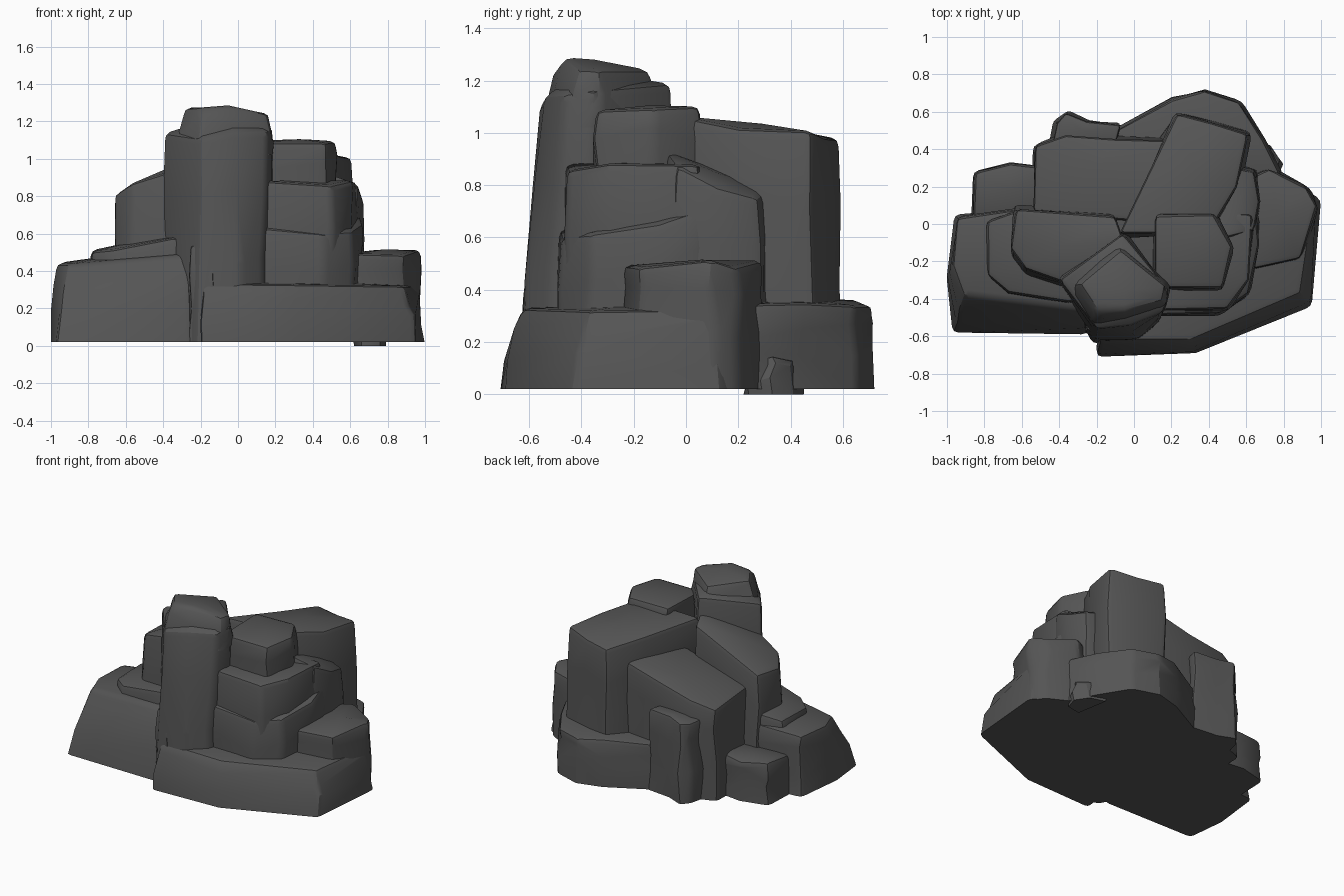
import bpy, bmesh, random, math
from mathutils import Vector

if "Cube" in bpy.data.objects:
    bpy.data.objects.remove(bpy.data.objects["Cube"])

random.seed(4)
stone = bpy.data.materials.new("dark_stone")
stone.diffuse_color = (0.09, 0.09, 0.09, 1)
stone.use_nodes = True
stone.node_tree.nodes["Principled BSDF"].inputs["Base Color"].default_value = stone.diffuse_color


def rock(name, base, top_z, slope=(0, 0), top=None, inset=0.9, low=0.02,
         bulge=0.35, bevel=0.03, dome=0.015):
    """Chiselled block: base outline lofted to a (sloping) top outline."""
    n = len(base)
    c = Vector((sum(p[0] for p in base) / n, sum(p[1] for p in base) / n))
    base = [Vector(p) for p in base]
    top = [Vector(p) for p in top] if top else [c + (p - c) * inset for p in base]
    tc = sum(top, Vector((0, 0))) / n

    def height(p):
        return top_z + slope[0] * (p.x - tc.x) + slope[1] * (p.y - tc.y)

    bm = bmesh.new()
    rings = []
    for f in (0, 0.38, 0.72, 1):
        ring = []
        for a, b in zip(base, top):
            t = f ** (1 + bulge)          # sides stay full, then lean in
            p = a.lerp(b, t)
            z = low + (height(b) - low) * f
            if 0 < f < 1:
                p += Vector((random.uniform(-.014, .014), random.uniform(-.014, .014)))
                z += random.uniform(-.05, .05)
            elif f == 1:
                z += random.uniform(-.015, .015)
            ring.append(bm.verts.new((p.x, p.y, z)))
        rings.append(ring)
    for r, s in zip(rings, rings[1:]):
        for i in range(n):
            j = (i + 1) % n
            bm.faces.new((r[i], r[j], s[j], s[i]))
    bm.faces.new(rings[0][::-1])
    peak = bm.verts.new((tc.x, tc.y, top_z + dome))
    for i in range(n):
        bm.faces.new((rings[-1][i], rings[-1][(i + 1) % n], peak))
    bmesh.ops.recalc_face_normals(bm, faces=bm.faces)
    # chip the rim and the strong vertical corners only
    sharp = [e for e in bm.edges if e.calc_face_angle(0) > math.radians(32)
             and max(v.co.z for v in e.verts) > low + 0.01]
    bmesh.ops.bevel(bm, geom=sharp, offset=bevel, segments=2, profile=0.55,
                    affect='EDGES', clamp_overlap=True)
    me = bpy.data.meshes.new(name)
    bm.to_mesh(me)
    bm.free()
    ob = bpy.data.objects.new(name, me)
    bpy.context.collection.objects.link(ob)
    me.materials.append(stone)
    bpy.ops.object.select_all(action='DESELECT')
    ob.select_set(True)
    bpy.context.view_layer.objects.active = ob
    bpy.ops.object.shade_smooth_by_angle(angle=math.radians(28))
    return ob


# Low ledges around the foot
rock("front_ledge",
     [(-.2, -.71), (.33, -.69), (.95, -.44), (1, .13), (.8, .26), (.3, .1), (-.15, -.2)], .33,
     top=[(-.19, -.62), (.3, -.62), (.89, -.37), (.96, .1), (.78, .22), (.3, .1), (-.15, -.2)])
rock("left_ledge",
     [(-.97, -.58), (-.25, -.59), (-.1, -.2), (-.3, .1), (-.62, .08), (-.96, .05), (-1, -.3)], .48,
     slope=(.08, .04),
     top=[(-.91, -.38), (-.27, -.46), (-.15, -.2), (-.3, .1), (-.62, .08), (-.95, .03), (-.97, -.22)])
rock("left_step", [(-.8, -.28), (-.68, -.38), (-.3, -.44), (-.2, -.1), (-.6, .1), (-.8, .03)], .54,
     slope=(.12, 0), inset=.93)
rock("right_ledge", [(.62, -.26), (.9, -.2), (.99, .1), (.93, .2), (.72, .31), (.5, .2)], .5,
     inset=.95)
rock("back_ledge",
     [(-.12, .5), (.2, .67), (.38, .72), (.57, .66), (.7, .45), (.8, .25), (.4, .1), (0, .2)], .35,
     inset=.97)
rock("back_left_block", [(-.87, .03), (-.5, 0), (-.42, .3), (-.66, .33), (-.86, .28)], .31,
     inset=.95)
rock("foot_stone", [(.66, .22), (.76, .24), (.79, .33), (.73, .42), (.62, .45)], .13, low=0,
     inset=.8)

# Solid middle
rock("core", [(-.4, -.3), (.4, -.3), (.55, .1), (.4, .45), (-.1, .42), (-.45, .25)], .8,
     slope=(.15, 0))

# Left and back columns
rock("left_column", [(-.67, -.2), (-.58, -.31), (-.3, -.38), (-.05, -.1), (-.1, .06), (-.66, .1)],
     .93, slope=(.4, 0),
     top=[(-.66, -.13), (-.58, -.24), (-.3, -.34), (-.05, -.1), (-.1, .04), (-.63, .08)])
rock("back_left_column", [(-.55, .05), (.1, 0), (.25, .45), (-.1, .46), (-.37, .48), (-.54, .42)],
     .77, slope=(.25, -.1), inset=.97)
rock("rear_column", [(-.45, .4), (-.1, .38), (-.06, .53), (-.25, .55), (-.37, .6), (-.42, .54)],
     .6, inset=.95, bevel=.02)

# Tall back slab and stepped right side
rock("back_slab", [(-.02, -.1), (.42, -.08), (.58, .2), (.63, .5), (.45, .56), (.22, .61), (.1, .4)],
     1.02, slope=(0, -.12),
     top=[(-.08, -.05), (.4, -.05), (.55, .2), (.61, .48), (.42, .54), (.23, .59), (.1, .32)])
rock("right_column", [(.45, -.1), (.65, -.05), (.68, .12), (.65, .29), (.4, .35)], .83,
     slope=(-.3, -.4), inset=.92)
rock("right_low_step", [(.1, -.5), (.46, -.49), (.62, -.38), (.68, -.1), (.66, .08), (.2, .1)],
     .66, slope=(-.1, .25), inset=.95)
rock("right_step", [(.1, -.47), (.5, -.46), (.62, -.3), (.64, .06), (.2, .1)], .87, inset=.97)
rock("right_cap", [(.1, -.35), (.48, -.35), (.53, -.12), (.43, .06), (.1, .05)], 1.1,
     low=.7, inset=.96, dome=.005)

# Front tower with its crown and a wedge at its foot
rock("tower", [(-.4, -.3), (-.22, -.64), (.02, -.63), (.14, -.53), (.18, -.35), (-.03, -.02)], 1.14,
     slope=(.05, .1), bulge=.3, dome=.1,
     top=[(-.4, -.3), (-.2, -.56), (-.02, -.54), (.16, -.47), (.19, -.35), (-.06, -.05)])
rock("tower_crown", [(-.39, -.3), (-.21, -.55), (-.03, -.53), (.17, -.46), (.19, -.34), (-.06, -.06)],
     1.26, low=1.02, slope=(-.12, -.12), bulge=.8, dome=.02,
     top=[(-.29, -.32), (-.2, -.45), (-.05, -.46), (.15, -.41), (.17, -.33), (-.07, -.14)])
rock("tower_foot", [(-.27, -.58), (-.12, -.63), (-.05, -.4), (-.25, -.35)], .53,
     inset=.85, bevel=.02)
